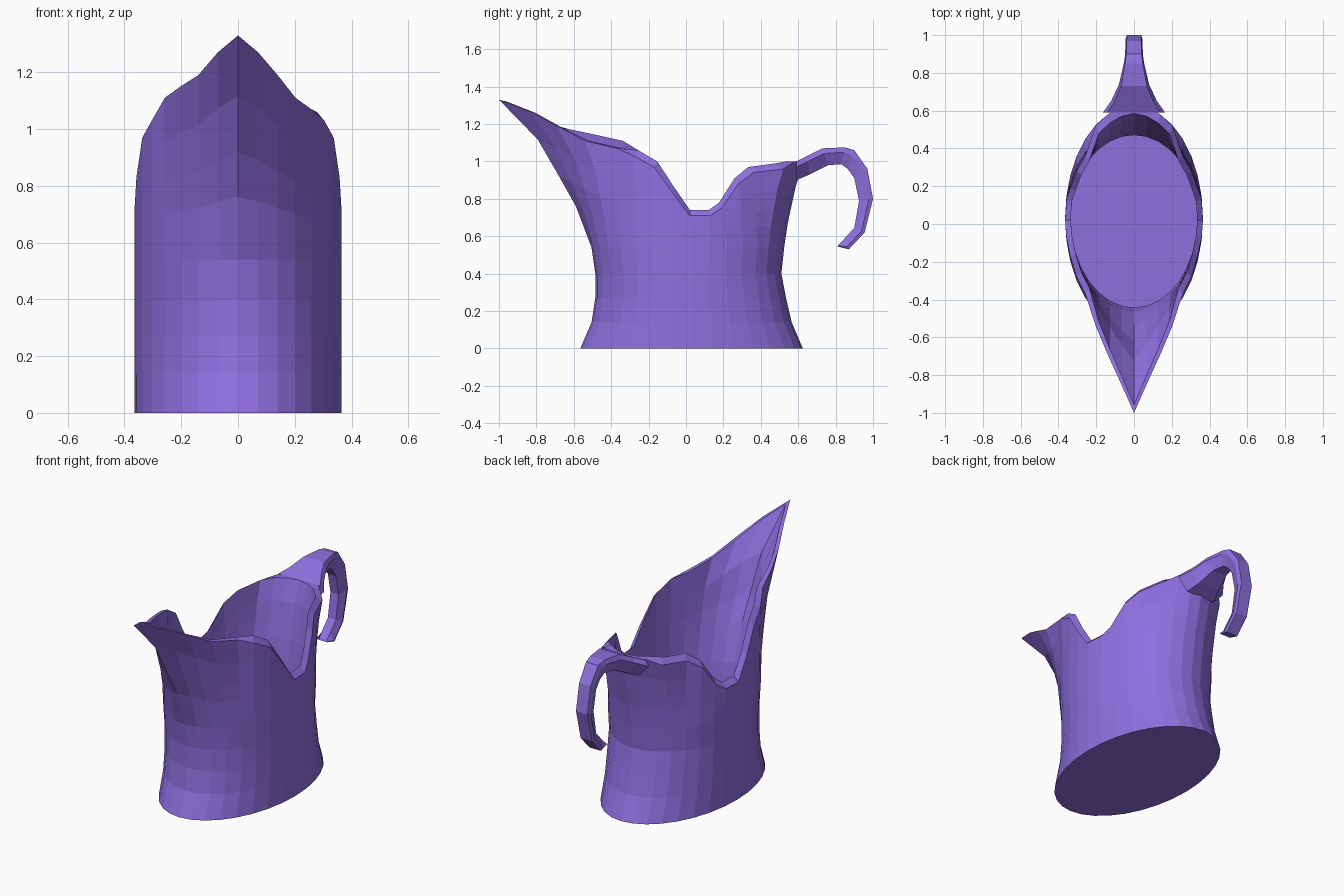
import bpy
import bmesh
from math import sin, cos, pi

if "Cube" in bpy.data.objects:
    bpy.data.objects.remove(bpy.data.objects["Cube"], do_unlink=True)

COLOUR = (0.27, 0.16, 0.74, 1)
purple = bpy.data.materials.new("purple_glaze")
purple.use_nodes = True
purple.diffuse_color = COLOUR
purple.node_tree.nodes["Principled BSDF"].inputs["Base Color"].default_value = COLOUR

SEGMENTS = 32
HALF = SEGMENTS // 2
WIDTH, CENTRE, INNER = 0.365, 0.03, 0.918

# Lower wall: height, front depth and back depth from the centre line
LOWER = [(0, .595, .595), (.14, .535, .535), (.27, .515, .505),
         (.4, .515, .48), (.54, .535, .495)]
# Upper wall: share of the height, share of the flare toward the rim
UPPER = [(.28, .17), (.48, .35), (.73, .58), (1, 1)]
# Rim from the spout tip round to the handle
RIM_Y = [-1, -.84, -.69, -.54, -.37, -.28, -.17, -.07, .02,
         .13, .19, .28, .36, .52, .58, .62, .635]
RIM_Z = [1.33, 1.27, 1.19, 1.15, 1.11, 1.06, 1, .86, .74,
         .74, .78, .91, .97, .99, 1, 1, 1]


def make_object(name, bm):
    bmesh.ops.recalc_face_normals(bm, faces=bm.faces)
    mesh = bpy.data.meshes.new(name)
    bm.to_mesh(mesh)
    bm.free()
    mesh.materials.append(purple)
    obj = bpy.data.objects.new(name, mesh)
    bpy.context.collection.objects.link(obj)
    return obj


def bridge(bm, a, b):
    n = len(a)
    for i in range(n):
        bm.faces.new((a[i], a[(i + 1) % n], b[(i + 1) % n], b[i]))


def wall_column(j, inside):
    """Points of one wall column, from the foot to the rim."""
    k = min(j, SEGMENTS - j)
    angle = 2 * pi * j / SEGMENTS
    x = WIDTH * sin(angle)
    points = []
    for z, front, back in LOWER:
        depth = front if k < HALF / 2 else back
        points.append((x, CENTRE - depth * cos(angle), z))
    y0, z0 = points[-1][1:]
    top = RIM_Z[k]
    if x > 0 and k in (3, 4):            # the left side of the spout dips
        top -= 0.04
    if 5 <= k <= 13 and not inside:      # the lip slopes outward
        top -= 0.03
    for rise, flare in UPPER:
        points.append((x, y0 + (RIM_Y[k] - y0) * flare, z0 + (top - z0) * rise))
    if inside:
        shrunk = []
        for i, (px, py, pz) in enumerate(points):
            last = i == len(points) - 1
            s = 0.96 if last and k < 4 else INNER
            shrunk.append((px * INNER, CENTRE + (py - CENTRE) * s,
                           0.04 if i == 0 else pz - (0.01 if last and k < 3 else 0)))
        points = shrunk
    return points


# Jug body: outer wall, lip, inner wall, floor and base
bm = bmesh.new()
walls = []
for inside in (False, True):
    columns = [wall_column(j, inside) for j in range(SEGMENTS)]
    rings = [[bm.verts.new(p) for p in ring] for ring in zip(*columns)]
    for lower, upper in zip(rings, rings[1:]):
        bridge(bm, lower, upper)
    bm.faces.new(rings[0])
    walls.append(rings)
bridge(bm, walls[0][-1], walls[1][-1])
make_object("jug_body", bm)

# Handle: outer edge, inner edge (y, z) and half width of each section
SECTIONS = [((.59, 1.0), (.59, .90), .165), ((.65, 1.03), (.66, .93), .12),
            ((.73, 1.07), (.76, .98), .08), ((.85, 1.075), (.83, .985), .055),
            ((.9, 1.06), (.865, .96), .048), ((.97, .96), (.9, .91), .045),
            ((1.0, .8), (.925, .79), .045), ((.955, .62), (.9, .645), .045),
            ((.87, .53), (.84, .58), .045), ((.81, .545), (.815, .555), .04)]
bm = bmesh.new()
loops = []
for outer, inner, w in SECTIONS:
    loop = []
    for side, blend in ((-.85, 0), (.85, 0), (1, .3), (.6, 1), (-.6, 1), (-1, .3)):
        y, z = (o + (i - o) * blend for o, i in zip(outer, inner))
        loop.append(bm.verts.new((side * w, y, z)))
    loops.append(loop)
for a, b in zip(loops, loops[1:]):
    bridge(bm, a, b)
bm.faces.new(loops[0])
bm.faces.new(loops[-1])
make_object("handle", bm)
